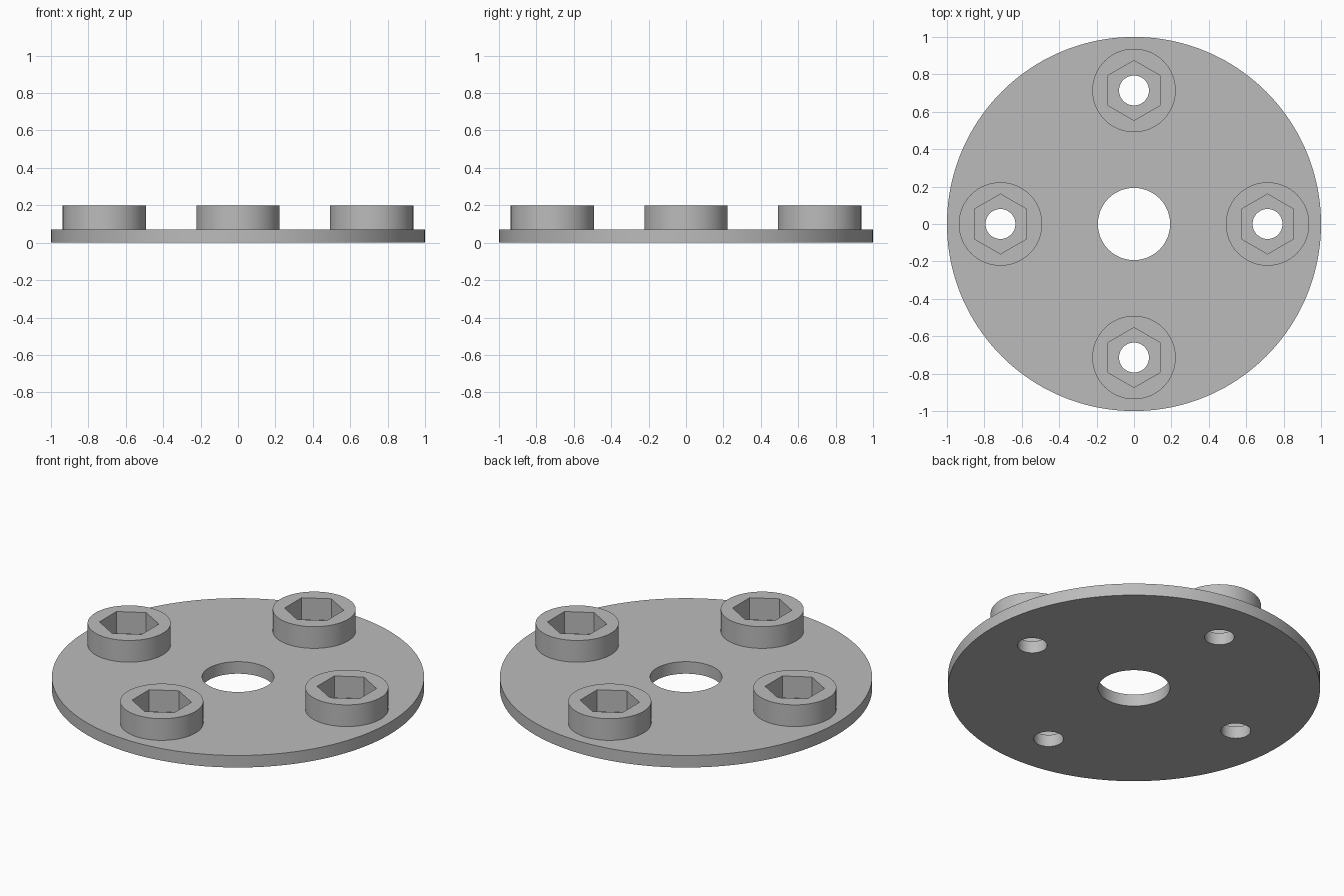
import bpy
from math import cos, sin, pi, radians

cube = bpy.data.objects.get("Cube")
if cube:
    bpy.data.objects.remove(cube, do_unlink=True)

PLATE_TOP, BOSS_TOP = 0.0714, 0.2
BOSS_OFFSET = 0.714

grey = bpy.data.materials.new("plain_grey")
grey.use_nodes = True
colour = (0.5, 0.5, 0.5, 1)
grey.diffuse_color = colour
grey.node_tree.nodes["Principled BSDF"].inputs["Base Color"].default_value = colour


def cylinder(name, radius, bottom, top, x=0, y=0, sides=96):
    bpy.ops.mesh.primitive_cylinder_add(
        vertices=sides, radius=radius, depth=top - bottom,
        location=(x, y, (bottom + top) / 2))
    obj = bpy.context.object
    obj.name = name
    obj.data.materials.append(grey)
    return obj


def cut(target, cutter):
    """Subtract the cutter from the target, then discard the cutter."""
    cutter.hide_render = True
    mod = target.modifiers.new("cut", "BOOLEAN")
    mod.operation = "DIFFERENCE"
    mod.solver = "EXACT"
    mod.object = cutter
    bpy.context.view_layer.objects.active = target
    bpy.ops.object.modifier_apply(modifier=mod.name)
    bpy.data.objects.remove(cutter, do_unlink=True)


def shade(obj):
    bpy.ops.object.select_all(action="DESELECT")
    obj.select_set(True)
    bpy.context.view_layer.objects.active = obj
    bpy.ops.object.shade_smooth_by_angle(angle=radians(30))


# Round base plate with a central bore
plate = cylinder("base_plate", 1, 0, PLATE_TOP, sides=160)
cut(plate, cylinder("bore_cutter", 0.193, -0.1, 0.3))

for i, side in enumerate(("left", "back", "right", "front")):
    x, y = BOSS_OFFSET * cos(i * pi / 2), BOSS_OFFSET * sin(i * pi / 2)

    # Screw hole through the plate
    cut(plate, cylinder("screw_cutter", 0.08, -0.1, 0.3, x, y, 48))

    # Round boss with a hexagonal nut pocket, points along y
    boss = cylinder(side + "_nut_boss", 0.223, PLATE_TOP, BOSS_TOP, x, y)
    cut(boss, cylinder("hex_cutter", 0.16, 0, 0.3, x, y, 6))
    shade(boss)

shade(plate)
